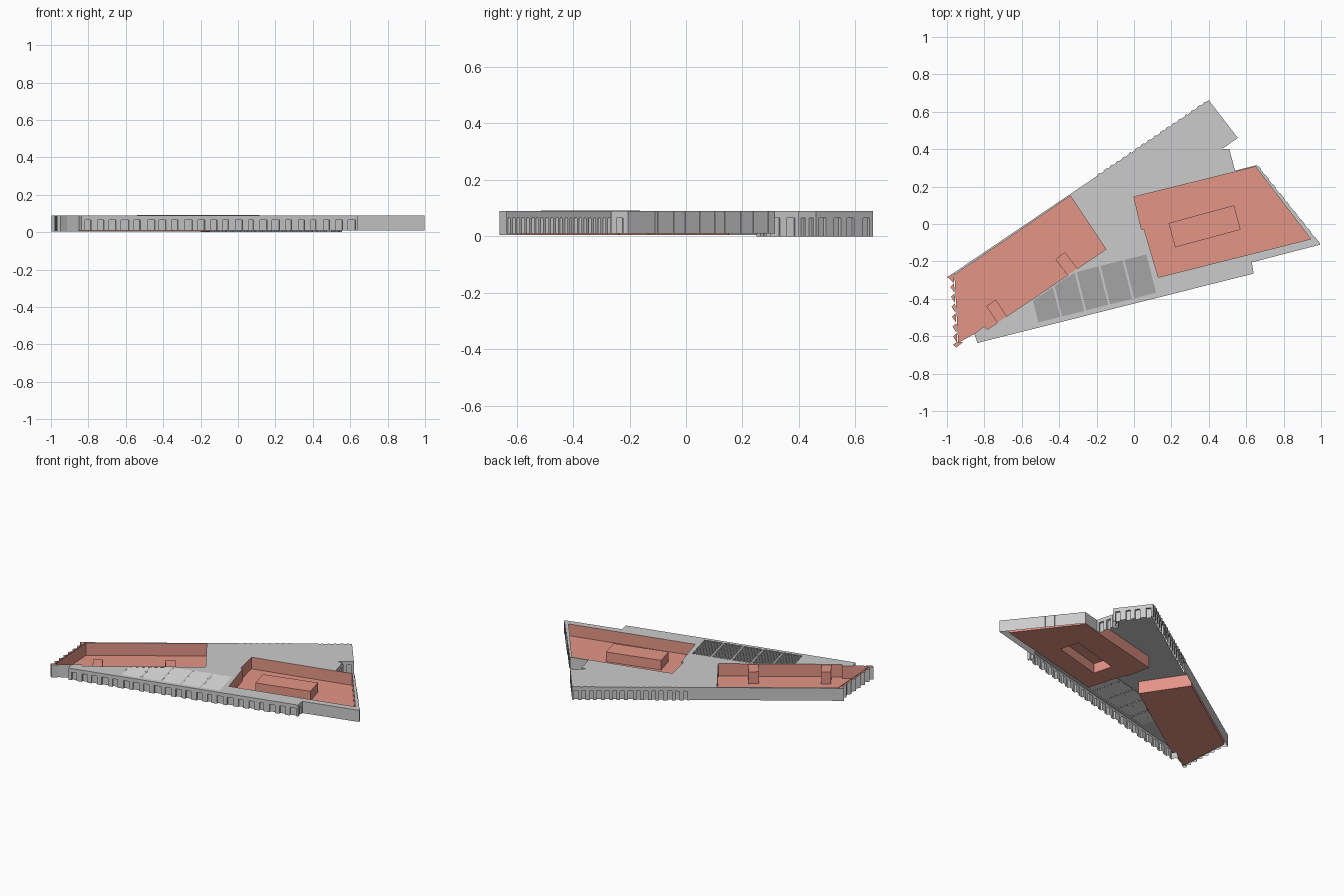
import bpy, bmesh, random
from mathutils import Vector

if "Cube" in bpy.data.objects:
    bpy.data.objects.remove(bpy.data.objects["Cube"])

random.seed(4)
TOP, BAND = 0.09, 0.065

red = bpy.data.materials.new("terrace_red")
red.diffuse_color = (0.78, 0.30, 0.24, 1)
red.use_nodes = True
red.node_tree.nodes["Principled BSDF"].inputs["Base Color"].default_value = red.diffuse_color


def finish(name, bm, mat=None):
    bmesh.ops.remove_doubles(bm, verts=bm.verts, dist=1e-5)
    me = bpy.data.meshes.new(name)
    bm.to_mesh(me)
    bm.free()
    ob = bpy.data.objects.new(name, me)
    bpy.context.collection.objects.link(ob)
    if mat:
        me.materials.append(mat)
    return ob


def add_face(bm, pts):
    bm.faces.new([bm.verts.new(p) for p in pts])


def add_flat(bm, loops, z):
    """Flat sheet from an outline and optional holes."""
    edges = []
    for loop in loops:
        vs = [bm.verts.new((x, y, z)) for x, y in loop]
        edges += [bm.edges.new((vs[i - 1], vs[i])) for i in range(len(vs))]
    bmesh.ops.triangle_fill(bm, use_beauty=True, edges=edges, normal=(0, 0, 1))


def add_walls(bm, path, z0, z1, closed=False):
    pts = list(path) + ([path[0]] if closed else [])
    for (ax, ay), (bx, by) in zip(pts, pts[1:]):
        add_face(bm, [(ax, ay, z0), (bx, by, z0), (bx, by, z1), (ax, ay, z1)])


def add_block(bm, quad, z0, z1):
    add_walls(bm, quad, z0, z1, True)
    add_face(bm, [(x, y, z1) for x, y in quad])


def add_bays(bm, p, q, z0, pitch, depth=0.013):
    """Upper band with posts and recessed bays below; inward is right of p->q."""
    p, q = Vector(p), Vector(q)
    length = (q - p).length
    d = (q - p) / length
    inward = Vector((d.y, -d.x)) * depth
    n = max(1, round(length / pitch))
    add_walls(bm, [p, q], BAND, TOP)
    path = [p]
    for i in range(n):
        a = p + d * length * (i + random.uniform(0.15, 0.32)) / n
        b = p + d * length * (i + random.uniform(0.68, 0.85)) / n
        bay = [a, a + inward, b + inward, b]
        path += bay
        add_face(bm, [(v.x, v.y, BAND) for v in bay])
    add_walls(bm, path + [q], z0, BAND)


def add_fins(bm, p, q, n, z0, depth):
    """Shallow full-height strips standing proud of a wall."""
    p, q = Vector(p), Vector(q)
    d = (q - p) / n
    out = Vector((-d.y, d.x)).normalized() * depth
    for i in range(n):
        a, b = p + d * (i + 0.2), p + d * (i + random.uniform(0.5, 0.8))
        add_block(bm, [a, b, b + out, a + out], z0, TOP)


def clip(poly, a, b):
    """Keep the part of a polygon right of the line a->b."""
    def side(p):
        return (b - a).x * (p - a).y - (b - a).y * (p - a).x
    out = []
    for i, p in enumerate(poly):
        prev = poly[i - 1]
        s, t = side(prev), side(p)
        if s * t < 0:
            out.append(prev.lerp(p, s / (s - t)))
        if t <= 0:
            out.append(p)
    return out


# Plan outlines
outline = [(-.965, -.262), (-.2, .255), (.40, .662), (.555, .46), (.47, .40),
           (.51, .40), (.54, .285), (.658, .315), (.997, -.11), (.63, -.205),
           (.64, -.265), (-.837, -.636), (-.853, -.588)]
terrace = [(-.96, -.272), (-.34, .150), (-.15, -.135), (-.785, -.565),
           (-.80, -.545), (-.853, -.588), (-.94, -.635)]
court = [(0, .145), (.535, .277), (.65, .306), (.945, -.08),
         (.13, -.285), (.055, -.03), (.04, -.03)]
court_box = [(.185, .005), (.535, .10), (.57, -.03), (.22, -.125)]

# Skylight panels, trimmed along the terrace edge
origin = Vector((.118, -.368))
u, v = Vector((.97, .244)), Vector((-.244, .97))
cut_a, cut_b = Vector((-.785, -.575)), Vector((-.15, -.145))


def panel(k, v0, v1):
    u1 = -.132 * k
    u0 = u1 - .121
    quad = [origin + u * s + v * t for s, t in ((u0, v0), (u1, v0), (u1, v1), (u0, v1))]
    return clip(quad, cut_a, cut_b)


ROWS, DEPTH = 16, 0.212
skylights = [panel(k, 0, DEPTH) for k in range(5)]

# Roof sheet
bm = bmesh.new()
roof_edge = outline + terrace[4:1:-1] + [terrace[1], terrace[0]]
add_flat(bm, [roof_edge, court] + skylights, TOP)
finish("roof", bm)

# Sawtooth louvres in the skylights
bm = bmesh.new()
step = DEPTH / ROWS
lo, hi = TOP - .004, TOP + .001
for k in range(5):
    for r in range(ROWS):
        row = panel(k, r * step, (r + 1) * step)
        if len(row) < 3:
            continue
        pts = []
        for p in row:
            t = ((p - origin).dot(v) - r * step) / step
            pts.append((p.x, p.y, lo + (hi - lo) * t))
        add_face(bm, pts)
        back = [p for p in row if (p - origin).dot(v) > (r + .999) * step]
        if len(back) == 2:
            add_walls(bm, back, lo, hi)
finish("skylight_louvres", bm)

# Outer facade: bay pitch and base height for each outline edge (0 = plain)
bm = bmesh.new()
pitches = [0, .05, .06, .05, 0, .06, 0, 0, 0, .06, .07, 0]
bases = [.005, 0, 0, 0, 0, 0, .01, .01, .01, .01, .01, .01]
for i, (pitch, z0) in enumerate(zip(pitches, bases)):
    p, q = outline[i], outline[i + 1]
    if pitch:
        add_bays(bm, p, q, z0, pitch)
    else:
        add_walls(bm, [p, q], z0, TOP)
add_walls(bm, [(-.853, -.588), (-.85, -.597), (-.94, -.644)], .005, TOP)
finish("outer_facade", bm)

# Shallow strips on the back and right walls
bm = bmesh.new()
add_fins(bm, outline[1], outline[2], 18, BAND, .005)
add_fins(bm, outline[7], outline[8], 9, .01, .003)
finish("facade_strips", bm)

# Left terrace: floor, walls and two blocks against the front wall
bm = bmesh.new()
add_flat(bm, [terrace], .005)
add_walls(bm, terrace, .005, TOP, True)
add_block(bm, [(-.42, -.19), (-.37, -.15), (-.30, -.24), (-.35, -.28)], .005, .086)
add_block(bm, [(-.79, -.44), (-.74, -.405), (-.68, -.495), (-.73, -.53)], .005, .086)
finish("left_terrace", bm, red)

# Right courtyard: floor, walls and the central block
bm = bmesh.new()
add_flat(bm, [court, court_box], .01)
add_walls(bm, court, .01, TOP, True)
add_block(bm, court_box, .01, .076)
finish("right_courtyard", bm, red)

# Sawtooth left end: grey walls with red caps
walls, caps = bmesh.new(), bmesh.new()
a, b = Vector((-.965, -.262)), Vector((-.945, -.635))
N = 7
for i in range(N):
    p, q = a.lerp(b, i / N), a.lerp(b, (i + 1) / N)
    tip = a.lerp(b, (i + .4) / N) + Vector((-.034 if i == 0 else -.02, 0))
    add_walls(walls, [p, tip, q], 0.005, TOP)
    add_face(caps, [(c.x, c.y, TOP) for c in (p, tip, q)])
tab = [(-.945, -.630), (-.968, -.646), (-.95, -.660), (-.915, -.632)]
add_walls(walls, tab, .005, TOP, True)
add_face(caps, [(x, y, TOP) for x, y in tab])
finish("sawtooth_wall", walls)
finish("sawtooth_caps", caps, red)
